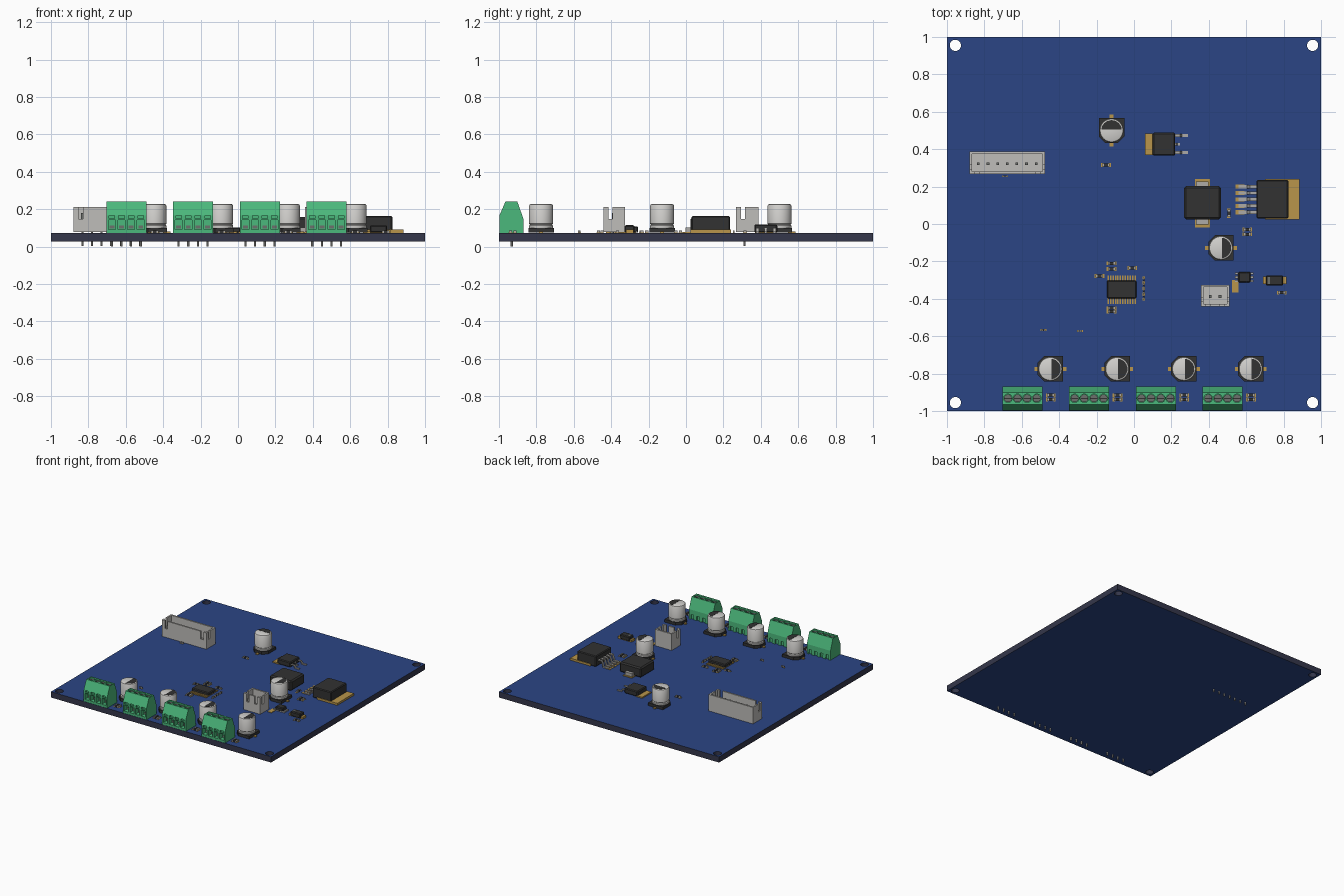
import bpy, bmesh, math
from mathutils import Matrix, Vector

if "Cube" in bpy.data.objects:
    bpy.data.objects.remove(bpy.data.objects["Cube"], do_unlink=True)

def material(name, r, g, b):
    m = bpy.data.materials.new(name)
    m.use_nodes = True
    m.diffuse_color = (r, g, b, 1)
    for n in m.node_tree.nodes:
        if n.type == 'BSDF_PRINCIPLED':
            n.inputs["Base Color"].default_value = (r, g, b, 1)
    return m

BLUE = material("board blue", 0.024, 0.06, 0.235)
EDGE = material("board edge", 0.035, 0.038, 0.07)
GREEN = material("terminal green", 0.07, 0.48, 0.2)
GREY = material("connector grey", 0.52, 0.51, 0.49)
ALU = material("aluminium", 0.65, 0.64, 0.62)
BLACK = material("black plastic", 0.032, 0.032, 0.032)
GOLD = material("gold", 0.48, 0.3, 0.07)
STEEL = material("dark steel", 0.15, 0.16, 0.15)
SILVER = material("silver", 0.42, 0.41, 0.39)
TOP = 0.073   # upper surface of the board

def finish(name, bm, mat, loc=(0, 0, 0), rot=0, smooth=False):
    bmesh.ops.recalc_face_normals(bm, faces=bm.faces)
    me = bpy.data.meshes.new(name)
    bm.to_mesh(me)
    bm.free()
    me.materials.append(mat)
    ob = bpy.data.objects.new(name, me)
    bpy.context.collection.objects.link(ob)
    ob.location = loc
    ob.rotation_euler.z = rot
    if smooth:
        select(ob)
        bpy.ops.object.shade_smooth_by_angle(angle=math.radians(35))
    return ob

def select(ob):
    bpy.ops.object.select_all(action='DESELECT')
    ob.select_set(True)
    bpy.context.view_layer.objects.active = ob

def add_box(bm, x0, x1, y0, y1, z0, z1):
    mat = Matrix.Translation(((x0 + x1) / 2, (y0 + y1) / 2, (z0 + z1) / 2))
    mat = mat @ Matrix.Diagonal((x1 - x0, y1 - y0, z1 - z0, 1))
    bmesh.ops.create_cube(bm, size=1, matrix=mat)

def add_rod(bm, x, y, r, z0, z1, sides=24):
    bmesh.ops.create_cone(bm, cap_ends=True, segments=sides, radius1=r, radius2=r,
                          depth=z1 - z0, matrix=Matrix.Translation((x, y, (z0 + z1) / 2)))

def boxes(name, mat, items, **kw):
    bm = bmesh.new()
    for b in items:
        add_box(bm, *b)
    return finish(name, bm, mat, **kw)

def rods(name, mat, spots, r, z0, z1, sides=24):
    bm = bmesh.new()
    for x, y in spots:
        add_rod(bm, x, y, r, z0, z1, sides)
    return finish(name, bm, mat, smooth=True)

def prism(name, mat, points, direction, **kw):
    bm = bmesh.new()
    face = bm.faces.new([bm.verts.new(p) for p in points])
    ext = bmesh.ops.extrude_face_region(bm, geom=[face])["geom"]
    bmesh.ops.translate(bm, vec=Vector(direction),
                        verts=[v for v in ext if isinstance(v, bmesh.types.BMVert)])
    return finish(name, bm, mat, **kw)

def cut(ob, cutter):
    mod = ob.modifiers.new("cut", 'BOOLEAN')
    mod.operation, mod.solver, mod.object = 'DIFFERENCE', 'EXACT', cutter
    select(ob)
    bpy.ops.object.modifier_apply(modifier=mod.name)
    bpy.data.objects.remove(cutter, do_unlink=True)

# circuit board with corner holes, blue faces and dark edges
board = boxes("board", BLUE, [(-1, 1, -1, 1, 0.026, TOP)])
cut(board, rods("hole_cutter", BLUE, [(x, y) for x in (-0.955, 0.955) for y in (-0.955, 0.955)],
                0.03, 0, 0.1, 32))
board.data.materials.clear()
board.data.materials.append(BLUE)
board.data.materials.append(EDGE)
for p in board.data.polygons:
    p.material_index = 0 if abs(p.normal.z) > 0.5 else 1
    p.use_smooth = False

# green screw terminals
PITCH, WIDTH = 0.0515, 0.214
def terminal(x):
    profile = [(-0.998, TOP), (-0.998, 0.165), (-0.965, 0.241), (-0.902, 0.241),
               (-0.87, 0.15), (-0.868, TOP)]
    body = prism("terminal_body", GREEN, [(x - WIDTH / 2, y, z) for y, z in profile], (WIDTH, 0, 0))
    poles = [x + (i - 1.5) * PITCH for i in range(4)]
    bm = bmesh.new()
    for p in poles:
        add_box(bm, p - 0.019, p + 0.019, -1.05, -0.96, 0.092, 0.142)     # wire entry
        add_box(bm, p - 0.015, p + 0.015, -1.05, -0.985, 0.149, 0.166)   # test slot
        add_box(bm, p - 0.012, p + 0.012, -0.878, -0.8, 0.06, 0.11)      # rear slot
        add_rod(bm, p, -0.932, 0.023, 0.215, 0.3)                        # screw well
    cut(body, finish("terminal_cutter", bm, GREEN))
    rods("terminal_screws", STEEL, [(p, -0.932) for p in poles], 0.021, 0.214, 0.23)
    boxes("screw_slots", BLACK, [(p - 0.018, p + 0.018, -0.935, -0.929, 0.229, 0.231) for p in poles])
    boxes("wire_clamps", STEEL, [(p - 0.013, p + 0.013, -0.966, -0.958, 0.096, 0.112) for p in poles])
    rods("terminal_pins", SILVER, [(p, -0.932) for p in poles], 0.006, 0, 0.08, 10)

# electrolytic capacitors, marked half towards local +x
def capacitor(x, y, rot=0):
    at = dict(loc=(x, y, 0), rot=rot)
    h, c = 0.068, 0.035
    outline = [(h, -h), (h, h), (c - h, h), (-h, h - c), (-h, c - h), (c - h, -h)]
    prism("capacitor_base", BLACK, [(a, b, TOP + 0.003) for a, b in outline], (0, 0, 0.023), **at)
    boxes("capacitor_leads", GOLD, [(s * 0.065 - 0.02, s * 0.065 + 0.02, -0.01, 0.01, TOP, TOP + 0.008)
                                    for s in (-1, 1)], **at)
    profile = [(0, 0.09), (0.06, 0.09), (0.064, 0.1), (0.064, 0.112), (0.059, 0.117),
               (0.064, 0.122), (0.064, 0.218), (0.061, 0.224), (0.055, 0.227), (0, 0.227)]
    bm = bmesh.new()
    vs = [bm.verts.new((r, 0, z)) for r, z in profile]
    es = [bm.edges.new(e) for e in zip(vs, vs[1:])]
    bmesh.ops.spin(bm, geom=vs + es, cent=(0, 0, 0), axis=(0, 0, 1), angle=2 * math.pi,
                   steps=32, use_merge=True)
    bmesh.ops.remove_doubles(bm, verts=bm.verts, dist=0.0002)
    finish("capacitor_can", bm, ALU, smooth=True, **at)
    arc = [math.radians(-85 + 10 * i) for i in range(18)]
    prism("capacitor_mark", BLACK, [(0.055 * math.cos(a), 0.055 * math.sin(a), 0.2265) for a in arc],
          (0, 0, 0.0015), **at)

for i in range(4):
    x = -0.597 + i * 0.357
    terminal(x)
    capacitor(x + 0.15, -0.775)
capacitor(0.465, -0.128)
capacitor(-0.12, 0.5, math.pi / 2)

# open shrouded pin connectors
def connector(x0, x1, y0, y1, count, tails):
    w, low, high = 0.013, 0.148, 0.212
    parts = [(x0, x1, y0, y1, TOP + 0.004, 0.1), (x0, x1, y1 - w, y1, 0.1, high),
             (x0, x1, y0, y0 + w, 0.1, low)]
    for a, b in ((x0, x0 + 0.028), (x0 + 0.052, x1 - 0.052), (x1 - 0.028, x1)):
        parts.append((a, b, y0, y0 + w, low, high))
    for a in (x0, x1 - w):
        parts += [(a, a + w, y0 + w, y1 - w, 0.1, low), (a, a + w, y0 + w, y0 + 0.025, low, high),
                  (a, a + w, y0 + 0.048, y1 - w, low, high)]
    boxes("connector_shroud", GREY, parts)
    mx, my = (x0 + x1) / 2, (y0 + y1) / 2 - 0.005
    xs = [mx + (i - (count - 1) / 2) * PITCH for i in range(count)]
    boxes("connector_pins", STEEL, [(x - 0.007, x + 0.007, my - 0.007, my + 0.007, 0.09, 0.18) for x in xs])
    if tails:
        rods("connector_tails", SILVER, [(x, my - 0.01) for x in xs], 0.006, 0.004, 0.08, 10)

connector(-0.88, -0.475, 0.268, 0.387, 7, True)
connector(0.358, 0.51, -0.44, -0.325, 2, False)

# bent leads running from a package side down to the board
def leads(name, xs, ys, z, half, mat=SILVER):
    foot, body = xs
    mid = foot + (body - foot) * 0.5
    t = 0.008
    side = [(foot, TOP), (mid, TOP), (mid + (body - mid) * 0.3, z - t), (body, z - t),
            (body, z), (mid + (body - mid) * 0.2, z), (mid - (body - mid) * 0.1, TOP + t), (foot, TOP + t)]
    for y in ys:
        prism(name, mat, [(a, y - half, b) for a, b in side], (0, 2 * half, 0))

# chip body with softened top edges
def package(name, x0, x1, y0, y1, z1, bevel=0.006):
    ob = boxes(name, BLACK, [(x0, x1, y0, y1, TOP + 0.002, z1)])
    mod = ob.modifiers.new("bevel", 'BEVEL')
    mod.width, mod.segments = bevel, 1
    return ob

# large five lead regulator
package("regulator_body", 0.655, 0.825, 0.03, 0.235, 0.163)
boxes("regulator_tab", GOLD, [(0.7, 0.885, 0.025, 0.24, TOP, 0.09)])
rows = [0.2, 0.166, 0.132, 0.097, 0.063]
leads("regulator_lead", (0.56, 0.66), rows, 0.125, 0.009)
boxes("regulator_pads", GOLD, [(0.543, 0.59, y - 0.011, y + 0.011, TOP, TOP + 0.003) for y in rows])

# transistor with rear tab
package("transistor_body", 0.1, 0.22, 0.365, 0.488, 0.118)
boxes("transistor_tab", GOLD, [(0.058, 0.12, 0.368, 0.485, TOP, 0.083)])
leads("transistor_lead", (0.29, 0.215), [0.473, 0.382], 0.1, 0.007)
leads("transistor_short_lead", (0.245, 0.215), [0.427], 0.1, 0.007)

# power inductor
package("inductor_body", 0.268, 0.465, 0.025, 0.202, 0.157, 0.01)
boxes("inductor_pads", GOLD, [(0.325, 0.405, -0.02, 0.24, TOP, TOP + 0.005)])
boxes("inductor_terminals", SILVER, [(0.332, 0.398, -0.003, 0.226, TOP, TOP + 0.03)])

# driver chip with two rows of pins
package("driver_chip", -0.145, 0.013, -0.398, -0.302, 0.103)
pin_x = [-0.138 + i * 0.0131 for i in range(12)]
boxes("driver_pins", GOLD, [(x - 0.004, x + 0.004, -0.428, -0.275, TOP, TOP + 0.008) for x in pin_x])

# small chip and its copper pad
package("small_chip", 0.557, 0.623, -0.313, -0.256, 0.108)
boxes("small_chip_pins", SILVER, [(0.54, 0.64, y - 0.006, y + 0.006, TOP, TOP + 0.01)
                                  for y in (-0.305, -0.285, -0.265)])
boxes("copper_pad", GOLD, [(0.525, 0.56, -0.366, -0.3, TOP, TOP + 0.004)])

# diode with polarity band
package("diode_body", 0.705, 0.797, -0.33, -0.275, 0.113)
boxes("diode_leads", GOLD, [(0.69, 0.815, -0.322, -0.28, TOP, TOP + 0.018)])
boxes("diode_band", STEEL, [(0.715, 0.728, -0.322, -0.283, 0.113, 0.114)])

# tiny surface mount parts: dark body, metal ends, gold pads
def chip_part(x, y, upright=False, s=0.02):
    at = dict(loc=(x, y, 0), rot=math.pi / 2 if upright else 0)
    boxes("chip_part_body", BLACK, [(-s * 0.6, s * 0.6, -s * 0.4, s * 0.4, TOP, TOP + 0.012)], **at)
    boxes("chip_part_ends", SILVER, [(a * s - 0.005, a * s + 0.005, -s * 0.42, s * 0.42, TOP, TOP + 0.013)
                                     for a in (-0.75, 0.75)], **at)
    boxes("chip_part_pads", GOLD, [(a * s - 0.006, a * s + 0.006, -s * 0.5, s * 0.5, TOP, TOP + 0.002)
                                   for a in (-1, 1)], **at)

for i in range(4):
    for y in (-0.915, -0.938):
        chip_part(-0.445 + i * 0.357, y)
for y in (-0.3, -0.33, -0.36, -0.39):
    chip_part(0.052, y, True, 0.012)
for x, y in ((-0.15, 0.315), (-0.185, -0.278), (-0.12, -0.21), (-0.12, -0.24), (-0.01, -0.235),
             (-0.12, -0.45), (-0.12, -0.468), (0.605, -0.03), (0.605, -0.055), (0.79, -0.367)):
    chip_part(x, y)
chip_part(0.507, 0.058, True)
for x, y in ((-0.69, 0.255), (-0.485, -0.567), (-0.29, -0.572)):
    chip_part(x, y, s=0.01)
